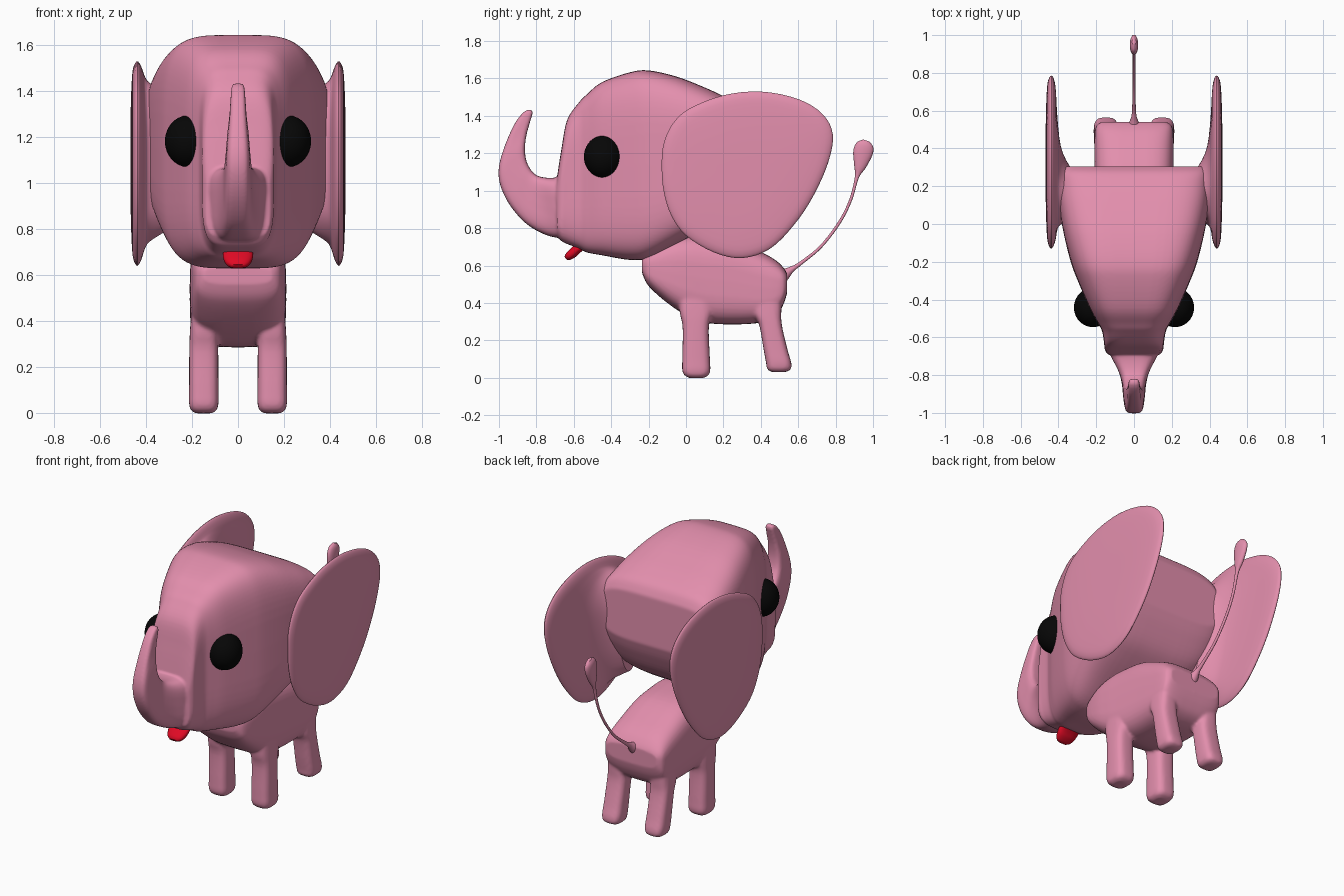
import bpy, bmesh, math
from mathutils import Vector

if "Cube" in bpy.data.objects:
    bpy.data.objects.remove(bpy.data.objects["Cube"])


def material(name, rgb):
    m = bpy.data.materials.new(name)
    m.diffuse_color = (*rgb, 1)
    m.use_nodes = True
    m.node_tree.nodes["Principled BSDF"].inputs["Base Color"].default_value = m.diffuse_color
    return m


PINK = material("pink", (0.77, 0.275, 0.42))
BLACK = material("black", (0.002, 0.002, 0.002))
RED = material("red", (0.75, 0.003, 0.018))


def spline(pts, steps, closed=False):
    """Catmull-Rom curve through tuples of any length."""
    n, out = len(pts), []
    get = (lambda i: pts[i % n]) if closed else (lambda i: pts[max(0, min(n - 1, i))])
    for i in range(n if closed else n - 1):
        p = [get(i + k) for k in (-1, 0, 1, 2)]
        for s in range(steps):
            t = s / steps
            out.append([0.5 * (2 * b + (c - a) * t + (2 * a - 5 * b + 4 * c - d) * t * t
                               + (3 * b - a - 3 * c + d) * t ** 3) for a, b, c, d in zip(*p)])
    if not closed:
        out.append(list(pts[-1]))
    return out


def skin(name, rings, mat, angle=45):
    """Bridge rings of points into a closed smooth-shaded object."""
    bm = bmesh.new()
    vs = [[bm.verts.new(p) for p in r] for r in rings]
    n = len(vs[0])
    for a, b in zip(vs, vs[1:]):
        for i in range(n):
            j = (i + 1) % n
            bm.faces.new((a[i], a[j], b[j], b[i]))
    bm.faces.new(vs[0])
    bm.faces.new(vs[-1])
    bmesh.ops.recalc_face_normals(bm, faces=bm.faces)
    me = bpy.data.meshes.new(name)
    bm.to_mesh(me)
    bm.free()
    me.materials.append(mat)
    ob = bpy.data.objects.new(name, me)
    bpy.context.collection.objects.link(ob)
    bpy.ops.object.select_all(action='DESELECT')
    ob.select_set(True)
    bpy.context.view_layer.objects.active = ob
    bpy.ops.object.shade_smooth_by_angle(angle=math.radians(angle))
    return ob


def loft(name, sections, n=3.0, x=0.0, mat=PINK, seg=40, steps=5):
    """Sections (y1, z1, y2, z2, half_width): superellipses spanning two side-view points."""
    rings = []
    for y1, z1, y2, z2, w in spline(sections, steps):
        ring = []
        for k in range(seg):
            t = 2 * math.pi * k / seg
            c, s = math.cos(t), math.sin(t)
            u = math.copysign(abs(c) ** (2 / n), c)
            v = math.copysign(abs(s) ** (2 / n), s)
            ring.append((x + u * w, (y1 + y2) / 2 + v * (y2 - y1) / 2,
                         (z1 + z2) / 2 + v * (z2 - z1) / 2))
        rings.append(ring)
    return skin(name, rings, mat)


def merge(name, parts, voxel, smooth):
    """Fuse overlapping parts into one soft skin."""
    bpy.ops.object.select_all(action='DESELECT')
    for p in parts:
        p.select_set(True)
    bpy.context.view_layer.objects.active = parts[0]
    bpy.ops.object.join()
    ob = parts[0]
    ob.name = name
    r = ob.modifiers.new("fuse", 'REMESH')
    r.mode, r.voxel_size, r.use_smooth_shade = 'VOXEL', voxel, True
    s = ob.modifiers.new("soften", 'SMOOTH')
    s.factor, s.iterations = 0.5, smooth


# head: y, bottom, top, half width
head = [(-.69, .76, 1.07, .14), (-.665, .73, 1.23, .155), (-.635, .715, 1.38, .158),
        (-.57, .69, 1.475, .168), (-.53, .67, 1.515, .188), (-.45, .655, 1.58, .232),
        (-.3, .63, 1.633, .298), (-.2, .64, 1.643, .335), (-.05, .715, 1.61, .372),
        (.1, .80, 1.552, .397), (.2, .88, 1.505, .402), (.27, 1.0, 1.46, .398),
        (.305, 1.09, 1.40, .38)]
skull = loft("head", [(y, b, y, t, w) for y, b, t, w in head], 4.4, seg=72)

# trunk: underside point, upper point, half width
trunk = loft("trunk", [(-.55, .70, -.60, 1.10, .15), (-.64, .74, -.70, 1.07, .13),
                       (-.74, .76, -.78, 1.075, .088), (-.85, .82, -.82, 1.10, .066),
                       (-.94, .92, -.85, 1.15, .058), (-.993, 1.03, -.86, 1.20, .052),
                       (-1.0, 1.13, -.86, 1.25, .047), (-.965, 1.25, -.85, 1.31, .038),
                       (-.915, 1.36, -.83, 1.38, .032), (-.873, 1.415, -.82, 1.415, .028),
                       (-.845, 1.434, -.825, 1.432, .022)], 4)
merge("head_and_trunk", [skull, trunk], .0085, 3)

# body: y, bottom, top, half width
body = [(-.235, .56, .64, .15), (-.2, .49, .675, .185), (-.1, .40, .735, .205),
        (0, .335, .76, .21), (.1, .295, .76, .21), (.25, .285, .738, .21),
        (.4, .295, .673, .21), (.48, .33, .628, .208), (.52, .39, .59, .20),
        (.54, .45, .56, .175)]
torso = [loft("body", [(y, b, y, t, w) for y, b, t, w in body], 3.6)]

# ear outline in side view; rings (y scale, z scale, y centre, x) from outside in to the root
outline = spline([(-.13, 1.13), (-.12, 1.25), (-.07, 1.36), (.02, 1.44), (.2, 1.51), (.4, 1.53),
                  (.6, 1.49), (.73, 1.41), (.785, 1.3), (.76, 1.15), (.68, .97), (.58, .82),
                  (.45, .69), (.3, .64), (.15, .67), (0, .76), (-.08, .87), (-.12, 1.0)], 4, True)
ear_rings = spline([(.02, .02, .32, .468), (.5, .5, .32, .467), (.85, .85, .32, .461),
                    (.96, .96, .32, .452), (1, 1, .32, .438), (.96, .96, .32, .424),
                    (.86, .90, .31, .414), (.64, .84, .26, .405), (.45, .78, .20, .387),
                    (.33, .72, .16, .345), (.28, .66, .14, .30)], 3)
for side, label in ((1, "right"), (-1, "left")):
    skin("ear_" + label, [[(side * x, c + a * (y - .32), 1.11 + b * (z - 1.11))
                           for y, z in outline] for a, b, c, x in ear_rings], PINK)

    # legs: z, front, back, half width
    front = [(.50, -.04, .14, .05), (.36, -.035, .14, .06), (.27, -.018, .122, .063),
             (.1, -.02, .128, .064), (.04, -.02, .13, .064), (.012, -.007, .118, .056),
             (-.002, .02, .09, .035)]
    hind = [(.52, .36, .52, .05), (.36, .36, .51, .06), (.28, .392, .513, .063),
            (.15, .415, .543, .064), (.08, .428, .563, .064), (.045, .435, .56, .056),
            (.03, .46, .53, .035)]
    for part, rows in (("front_leg_", front), ("hind_leg_", hind)):
        torso.append(loft(part + label, [(a, z, b, z, w) for z, a, b, w in rows], 3.2,
                          side * .149, seg=28))

    # eyes
    bpy.ops.mesh.primitive_uv_sphere_add(segments=40, ring_count=24, radius=1,
                                         location=(side * .218, -.442, 1.182))
    eye = bpy.context.object
    eye.name = "eye_" + label
    eye.scale = (.1, .104, .112)
    eye.data.materials.append(BLACK)
    bpy.ops.object.shade_smooth()

merge("body_and_legs", torso, .009, 5)

# tail: centre y, z, half thickness, half width, with sections square to the path
tail = [(.47, .51, .05, .045), (.525, .55, .032, .03), (.565, .58, .016, .015),
        (.61, .61, .010, .010), (.72, .70, .008, .008), (.82, .83, .008, .008),
        (.88, .95, .008, .008), (.913, 1.07, .011, .010), (.93, 1.13, .032, .018),
        (.945, 1.20, .052, .022), (.957, 1.245, .046, .020), (.965, 1.268, .018, .010)]
rows = []
for i, (y, z, h, w) in enumerate(tail):
    p, q = tail[max(0, i - 1)], tail[min(len(tail) - 1, i + 1)]
    d = Vector((q[0] - p[0], q[1] - p[1])).normalized() * h
    rows.append((y + d.y, z - d.x, y - d.y, z + d.x, w))
loft("tail", rows, 2, seg=20)

# tongue: centre y, z, thickness factor, half width
tongue = [(-.54, .72, 1, .062), (-.58, .69, 1, .066), (-.605, .667, 1, .062),
          (-.63, .647, .8, .048), (-.643, .638, .4, .028)]
loft("tongue", [(y + .016 * f, z - .02 * f, y - .016 * f, z + .02 * f, w)
                for y, z, f, w in tongue], 2.5, mat=RED, seg=28)
